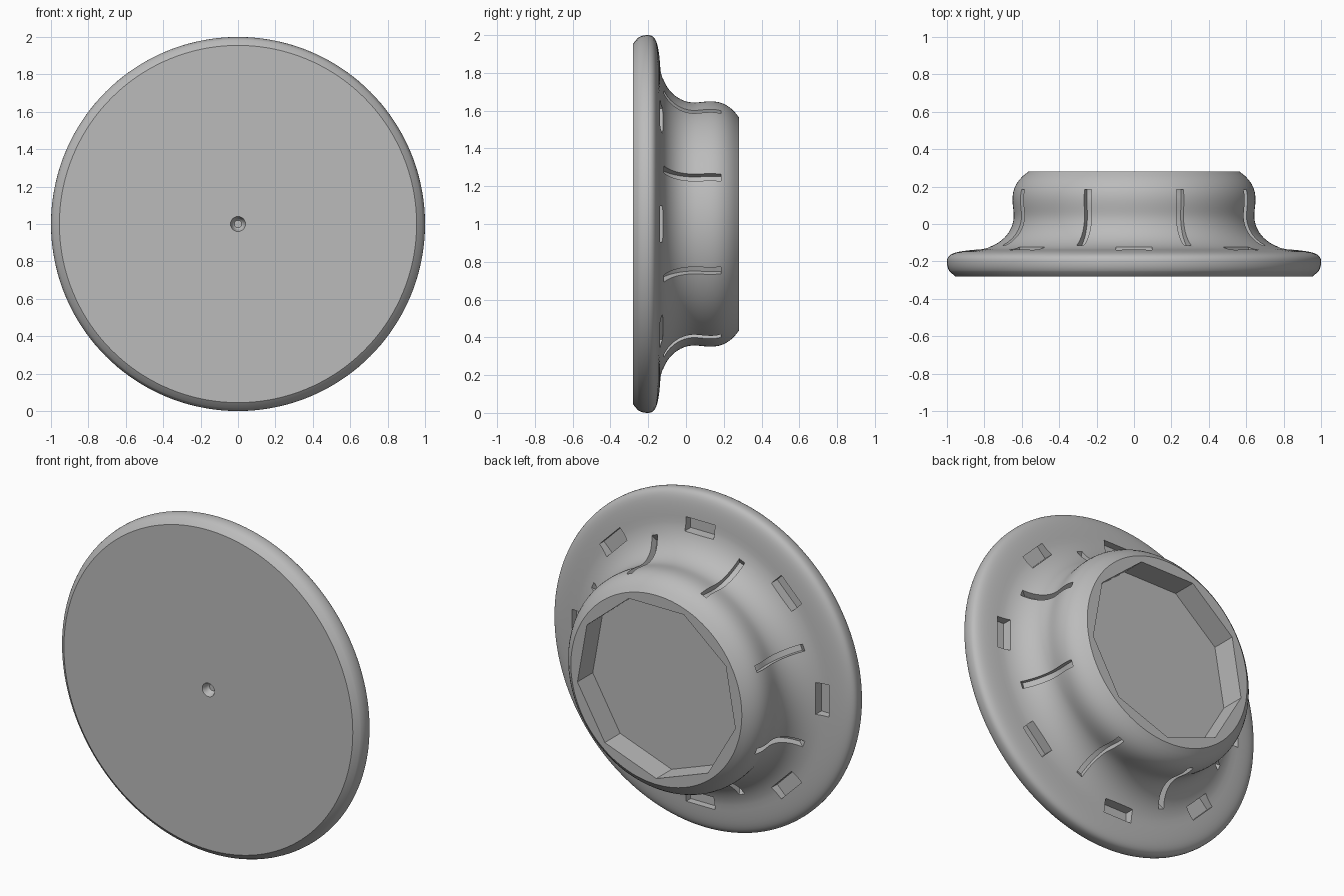
import bpy, bmesh, math
from mathutils import Vector
from mathutils.geometry import interpolate_bezier

cube = bpy.data.objects.get("Cube")
if cube:
    bpy.data.objects.remove(cube)

grey = bpy.data.materials.new("plain grey")
grey.use_nodes = True
tone = (0.5, 0.5, 0.5, 1)
grey.diffuse_color = tone
grey.node_tree.nodes["Principled BSDF"].inputs["Base Color"].default_value = tone


def place(r, y, angle, side=0):
    """Radius, depth, angle from the top and sideways offset to a point."""
    s, c = math.sin(angle), math.cos(angle)
    return Vector((r * s + side * c, y, 1 + r * c - side * s))


def finish(bm, name):
    bmesh.ops.remove_doubles(bm, verts=bm.verts, dist=1e-5)
    bmesh.ops.recalc_face_normals(bm, faces=bm.faces)
    mesh = bpy.data.meshes.new(name)
    bm.to_mesh(mesh)
    bm.free()
    mesh.materials.append(grey)
    obj = bpy.data.objects.new(name, mesh)
    bpy.context.collection.objects.link(obj)
    return obj


def prism(bm, loop_a, loop_b):
    a = [bm.verts.new(p) for p in loop_a]
    b = [bm.verts.new(p) for p in loop_b]
    bm.faces.new(a)
    bm.faces.new(b[::-1])
    for i in range(len(a)):
        j = (i + 1) % len(a)
        bm.faces.new((a[i], b[i], b[j], a[j]))


def bend(*pts, steps=8):
    return [(p.x, p.y) for p in interpolate_bezier(*[Vector(p) for p in pts], steps)]


def cut(target, bm, name):
    cutter = finish(bm, name)
    cutter.hide_render = True
    mod = target.modifiers.new(name, "BOOLEAN")
    mod.operation, mod.solver, mod.object = "DIFFERENCE", "EXACT", cutter
    bpy.context.view_layer.objects.active = target
    bpy.ops.object.modifier_apply(modifier=name)
    bpy.data.objects.remove(cutter)


# Turned body: dimple, front disc, rounded rim, cove and collar
cove = bend((0.82, -0.135), (0.7, -0.115), (0.64, -0.03), (0.643, 0.05), steps=16)
collar = bend((0.643, 0.05), (0.645, 0.11), (0.68, 0.2), (0.565, 0.28), steps=12)
profile = [(0, -0.24)]
profile += bend((0.02, -0.24), (0.03, -0.24), (0.034, -0.27), (0.04, -0.28), steps=5)
profile += [(0.955, -0.28)]
profile += bend((0.985, -0.255), (0.995, -0.24), (1, -0.225), (1, -0.2))
profile += bend((1, -0.2), (1, -0.155), (0.95, -0.145), (0.82, -0.135), steps=12)[1:]
profile += cove[1:] + collar[1:] + [(0, 0.28)]
SEGMENTS = 144
bm = bmesh.new()
rings = [[bm.verts.new(place(r, y, math.tau * i / SEGMENTS)) for i in range(SEGMENTS)]
         for r, y in profile[1:-1]]
for low, high in zip(rings, rings[1:]):
    for i in range(SEGMENTS):
        j = (i + 1) % SEGMENTS
        bm.faces.new((low[i], low[j], high[j], high[i]))
bm.faces.new(rings[0])
bm.faces.new(rings[-1])
body = finish(bm, "flanged_knob")

# Nine-sided recess in the back
bm = bmesh.new()
corners = [math.pi + math.tau * i / 9 for i in range(9)]
prism(bm, [place(0.53, 0.135, a) for a in corners], [place(0.53, 0.4, a) for a in corners])
cut(body, bm, "socket_cutter")

# Curved grooves that follow the cove, set between the pockets
path = [p for p in cove + collar[1:] if p[0] < 0.77 and p[1] < 0.17]
floor = []
for i, (r, y) in enumerate(path):
    before, after = path[max(i - 1, 0)], path[min(i + 1, len(path) - 1)]
    along = (Vector(after) - Vector(before)).normalized()
    floor.append((r - along.y * 0.04, y + along.x * 0.04))
floor = [path[0]] + floor[1:] + [(floor[-1][0], 0.185), (0.9, 0.185), (0.9, path[0][1])]
bm = bmesh.new()
for k in range(8):
    a = math.tau * (k + 0.5) / 8
    prism(bm, *[[place(r, y, a, side) for r, y in floor] for side in (-0.02, 0.02)])
cut(body, bm, "groove_cutter")

# Rectangular pockets around the flange
bm = bmesh.new()
pocket = [(0.77, -0.18), (0.85, -0.18), (0.85, 0), (0.77, 0)]
for k in range(8):
    a = math.tau * k / 8
    prism(bm, *[[place(r, y, a, side) for r, y in pocket] for side in (-0.095, 0.095)])
cut(body, bm, "pocket_cutter")

# Smooth turned surfaces with crisp cut edges
bpy.ops.object.select_all(action="DESELECT")
body.select_set(True)
bpy.context.view_layer.objects.active = body
bpy.ops.object.shade_smooth_by_angle(angle=math.radians(30))
